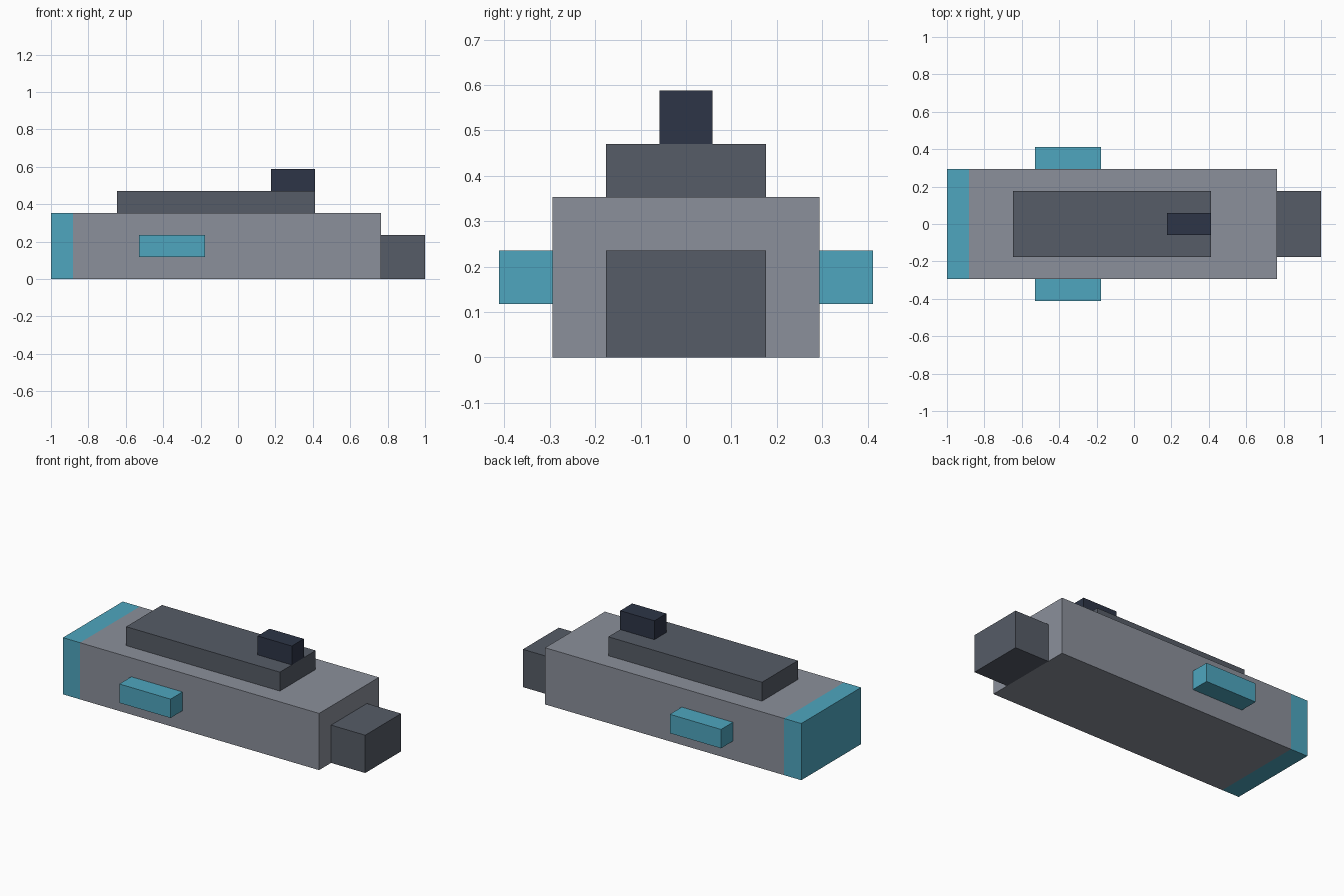
import bpy
import bmesh

if "Cube" in bpy.data.objects:
    bpy.data.objects.remove(bpy.data.objects["Cube"], do_unlink=True)

U = 1 / 17  # module size: every part sits on this grid


def make_material(name, rgb):
    """Flat material from 0-255 display values, stored as linear."""
    lin = [((c / 255 + 0.055) / 1.055) ** 2.4 for c in rgb]
    mat = bpy.data.materials.new(name)
    mat.use_nodes = True
    mat.diffuse_color = (*lin, 1)
    mat.node_tree.nodes["Principled BSDF"].inputs["Base Color"].default_value = (*lin, 1)
    return mat


light_grey = make_material("light grey", (139, 144, 155))
dark_grey = make_material("dark grey", (86, 92, 103))
navy = make_material("dark navy", (45, 53, 71))
teal = make_material("teal", (78, 166, 191))


def box(name, x, y, z, *mats, cut_x=None):
    """Box between grid limits; cut_x gives faces below it the second material."""
    bm = bmesh.new()
    bmesh.ops.create_cube(bm, size=1)
    for v in bm.verts:
        v.co = [lim[int(c > 0)] * U for c, lim in zip(v.co, (x, y, z))]
    if cut_x is not None:
        bmesh.ops.bisect_plane(bm, geom=bm.verts[:] + bm.edges[:] + bm.faces[:],
                               plane_co=(cut_x * U, 0, 0), plane_no=(1, 0, 0))
        for f in bm.faces:
            f.material_index = int(f.calc_center_median().x < cut_x * U)
    mesh = bpy.data.meshes.new(name)
    bm.to_mesh(mesh)
    bm.free()
    for m in mats:
        mesh.materials.append(m)
    obj = bpy.data.objects.new(name, mesh)
    bpy.context.collection.objects.link(obj)
    return obj


# Main body with a flush teal band around its closed end
box("body", (-17, 13), (-5, 5), (0, 6), light_grey, teal, cut_x=-15)

# Nose block, raised deck and the small block on top
box("nose_block", (13, 17), (-3, 3), (0, 4), dark_grey)
box("top_deck", (-11, 7), (-3, 3), (6, 8), dark_grey)
box("top_block", (3, 7), (-1, 1), (8, 10), navy)

# Side pods, one on each long side
for name, y in (("front_pod", (-7, -5)), ("back_pod", (5, 7))):
    box(name, (-9, -3), y, (2, 4), teal)
